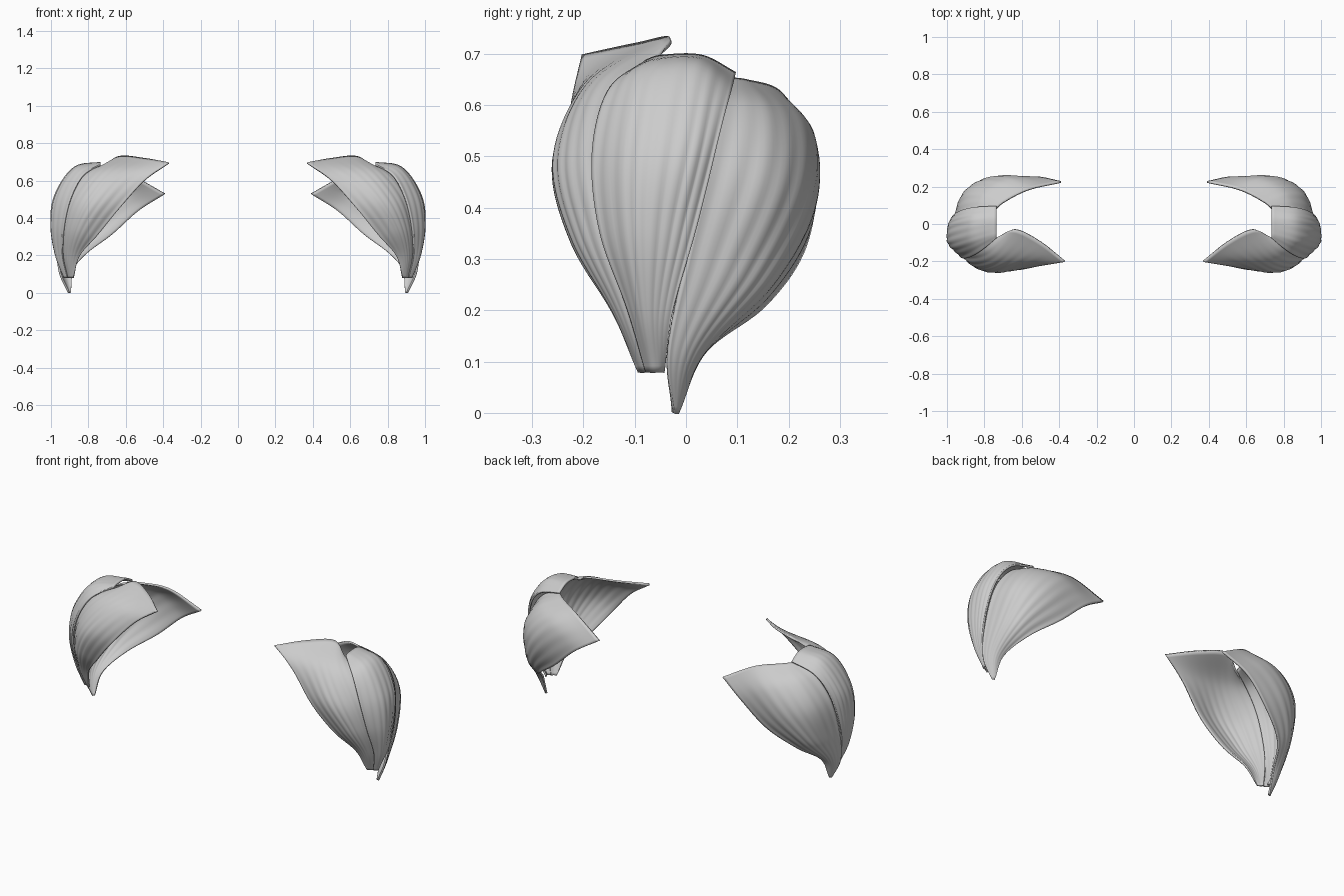
import bpy, math
from mathutils import Vector

NU, NV = 40, 44   # resolution across / along each petal


def spline(pts, t):
    """Catmull-Rom point at t in 0..1 through pts."""
    n = len(pts) - 1
    i = min(int(t * n), n - 1)
    f = t * n - i
    p1, p2 = pts[i], pts[i + 1]
    p0 = pts[i - 1] if i > 0 else p1 * 2 - p2
    p3 = pts[i + 2] if i + 2 <= n else p2 * 2 - p1
    return 0.5 * (2 * p1 + (p2 - p0) * f + (2 * p0 - 5 * p1 + 4 * p2 - p3) * f * f
                  + (3 * p1 - p0 - 3 * p2 + p3) * f ** 3)


def petal(name, rails, core=Vector((0.66, 0, 0.4))):
    """Skin four base-to-rim rails into a thin, finely ribbed petal, mirrored in x."""
    rails = [[Vector(p) for p in r] for r in rails]
    verts, faces = [], []
    for j in range(NV + 1):
        v = j / NV
        row = [spline(r, v) for r in rails]
        for i in range(NU + 1):
            u = i / NU
            p = spline(row, u)
            rib = 0.0018 * math.sin(u * 50 + 2 * math.sin(v * 4)) * math.sin(math.pi * v) ** 2
            verts.append(p + (p - core).normalized() * rib)
    for j in range(NV):
        for i in range(NU):
            a = j * (NU + 1) + i
            faces.append((a, a + 1, a + NU + 2, a + NU + 1))
    me = bpy.data.meshes.new(name)
    me.from_pydata(verts, [], faces)
    me.shade_smooth()
    ob = bpy.data.objects.new(name, me)
    bpy.context.collection.objects.link(ob)
    s = ob.modifiers.new("thickness", 'SOLIDIFY')
    s.thickness, s.offset = 0.01, 0
    m = ob.modifiers.new("mirror", 'MIRROR')
    m.use_mirror_merge = False
    return ob


# Back petal: outer edge tucked under the middle, round to the lower free edge and tip
petal("back_petal", [
    [(.905, -.025, 0), (.955, -.035, .12), (.965, .0, .3), (.94, .04, .48), (.86, .06, .6), (.75, .07, .65)],
    [(.902, -.022, 0), (.94, .005, .12), (.935, .1, .28), (.9, .17, .45), (.81, .17, .58), (.69, .12, .645)],
    [(.898, -.02, 0), (.915, .03, .12), (.88, .16, .26), (.79, .24, .41), (.68, .245, .54), (.56, .185, .62)],
    [(.895, -.018, 0), (.88, .035, .12), (.81, .15, .21), (.67, .225, .315), (.53, .25, .44), (.39, .225, .53)],
])

# Front petal: rim curls inward and flares out to the tip
petal("front_petal", [
    [(.905, -.07, .08), (.935, -.095, .2), (.945, -.12, .35), (.91, -.13, .52), (.83, -.115, .63), (.71, -.065, .68)],
    [(.895, -.08, .08), (.915, -.125, .2), (.895, -.19, .35), (.84, -.215, .5), (.74, -.17, .64), (.63, -.03, .728)],
    [(.885, -.085, .08), (.885, -.14, .2), (.835, -.22, .34), (.745, -.255, .49), (.63, -.2, .63), (.5, -.095, .717)],
    [(.88, -.09, .08), (.845, -.14, .2), (.75, -.205, .31), (.635, -.24, .45), (.5, -.22, .6), (.37, -.2, .695)],
])

# Middle petal: overlaps both neighbours on the outside
petal("middle_petal", [
    [(.91, -.075, .08), (.935, -.11, .2), (.93, -.165, .35), (.895, -.18, .5), (.83, -.15, .625), (.735, -.075, .685)],
    [(.925, -.065, .08), (.97, -.085, .2), (.992, -.1, .36), (.965, -.1, .52), (.87, -.08, .66), (.735, -.045, .693)],
    [(.925, -.055, .08), (.97, -.055, .2), (.992, -.03, .36), (.975, 0, .52), (.875, .02, .665), (.735, .03, .693)],
    [(.915, -.045, .08), (.965, -.025, .2), (.975, .02, .36), (.945, .06, .52), (.87, .085, .62), (.735, .095, .66)],
])
